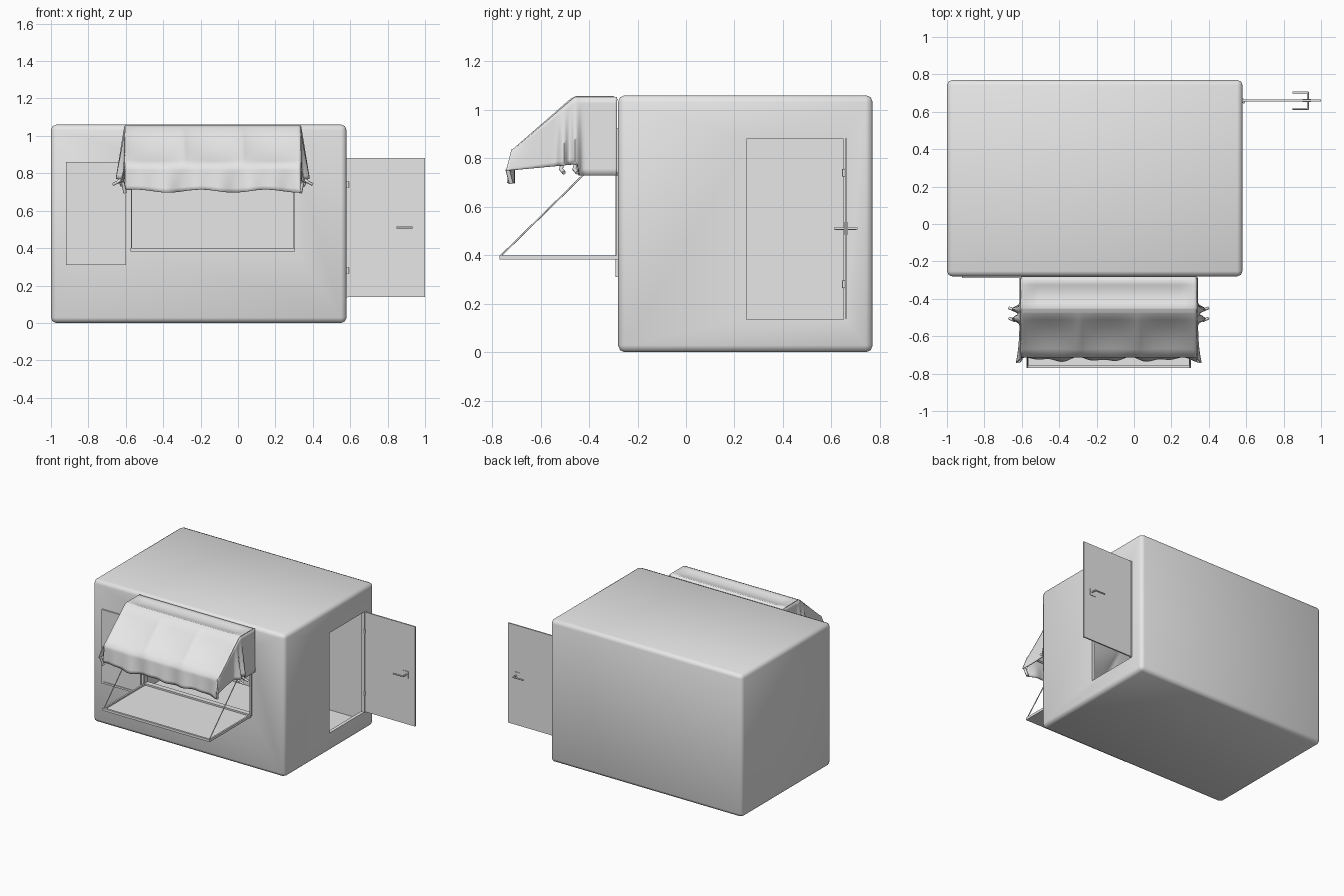
import bpy, bmesh, math
from mathutils import Vector

cube = bpy.data.objects.get("Cube")
if cube:
    bpy.data.objects.remove(cube, do_unlink=True)

grey = bpy.data.materials.new("light grey")
grey.use_nodes = True
grey.diffuse_color = (0.8, 0.8, 0.8, 1)
grey.node_tree.nodes["Principled BSDF"].inputs["Base Color"].default_value = (0.8, 0.8, 0.8, 1)


def add_object(name, bm):
    bmesh.ops.recalc_face_normals(bm, faces=bm.faces[:])
    mesh = bpy.data.meshes.new(name)
    bm.to_mesh(mesh)
    bm.free()
    mesh.materials.append(grey)
    obj = bpy.data.objects.new(name, mesh)
    bpy.context.collection.objects.link(obj)
    return obj


def smooth(obj, degrees):
    bpy.ops.object.select_all(action="DESELECT")
    obj.select_set(True)
    bpy.context.view_layer.objects.active = obj
    bpy.ops.object.shade_smooth_by_angle(angle=math.radians(degrees))


def box(name, lo, hi, bevel=0, segments=2):
    bm = bmesh.new()
    bmesh.ops.create_cube(bm, size=1)
    for v in bm.verts:
        v.co = [a + (b - a) * (c + 0.5) for a, b, c in zip(lo, hi, v.co)]
    if bevel:
        bmesh.ops.bevel(bm, geom=bm.edges[:], offset=bevel, segments=segments,
                        profile=0.5, affect="EDGES")
    return add_object(name, bm)


def rod(name, points, radius, sides=8):
    """Straight bars joined through a list of points."""
    bm = bmesh.new()
    for a, b in zip(points, points[1:]):
        a, b = Vector(a), Vector(b)
        turn = (b - a).to_track_quat("Z", "Y").to_matrix().to_4x4()
        turn.translation = (a + b) / 2
        bmesh.ops.create_cone(bm, cap_ends=True, segments=sides, radius1=radius,
                              radius2=radius, depth=(b - a).length + radius, matrix=turn)
    obj = add_object(name, bm)
    smooth(obj, 50)
    return obj


def sheet(name, nu, nv, place):
    """Cloth grid; place maps u, v in 0..1 to a point."""
    bm = bmesh.new()
    rows = [[bm.verts.new(place(i / nu, j / nv)) for i in range(nu + 1)] for j in range(nv + 1)]
    for r, s in zip(rows, rows[1:]):
        for i in range(nu):
            bm.faces.new((r[i], r[i + 1], s[i + 1], s[i]))
    obj = add_object(name, bm)
    thick = obj.modifiers.new("thickness", "SOLIDIFY")
    thick.thickness = 0.006
    thick.offset = 0
    smooth(obj, 60)
    return obj


def frame(name, x0, x1, z0, z1, y0, y1, w):
    """Rectangular rim made of four bars facing the front."""
    box(name + "_left", (x0, y0, z0), (x0 + w, y1, z1))
    box(name + "_right", (x1 - w, y0, z0), (x1, y1, z1))
    box(name + "_bottom", (x0, y0, z0), (x1, y1, z0 + w))
    box(name + "_top", (x0, y0, z1 - w), (x1, y1, z1))


# Hollow body with window and door openings
body = box("body", (-1, -0.28, 0), (0.58, 0.77, 1.06), 0.028)
cutters = [box("room_cutter", (-0.975, -0.255, 0.025), (0.555, 0.745, 1.035)),
           box("window_cutter", (-0.57, -0.4, 0.4), (0.3, -0.2, 0.91)),
           box("door_cutter", (0.5, 0.25, 0.135), (0.7, 0.655, 0.88))]
bpy.context.view_layer.objects.active = body
for c in cutters:
    m = body.modifiers.new(c.name, "BOOLEAN")
    m.operation, m.solver, m.object = "DIFFERENCE", "EXACT", c
    bpy.ops.object.modifier_apply(modifier=m.name)
    bpy.data.objects.remove(c, do_unlink=True)
smooth(body, 60)

# Window frame and menu board
frame("window_frame", -0.58, 0.31, 0.39, 0.925, -0.288, -0.25, 0.012)
box("menu_board", (-0.92, -0.285, 0.31), (-0.6, -0.279, 0.86))
frame("board_rim", -0.92, -0.6, 0.31, 0.86, -0.29, -0.279, 0.014)

# Fold-down counter with a low rim, held by stays
box("counter", (-0.575, -0.77, 0.382), (0.305, -0.28, 0.39))
box("counter_front_rim", (-0.575, -0.77, 0.382), (0.305, -0.755, 0.4))
for side, x in (("right", -0.575), ("left", 0.293)):
    box("counter_rim_" + side, (x, -0.77, 0.382), (x + 0.012, -0.28, 0.4))
    rod("counter_stay_" + side, [(x + 0.006, -0.765, 0.397), (x + 0.006, -0.282, 0.87)], 0.0035)

# Open door with hinges and a handle on both faces
box("door", (0.585, 0.655, 0.14), (1.0, 0.665, 0.882))
box("door_jamb", (0.572, 0.65, 0.135), (0.586, 0.67, 0.882))
for z in (0.28, 0.74):
    rod("door_hinge", [(0.587, 0.651, z - 0.012), (0.587, 0.651, z + 0.012)], 0.007)
rod("door_handle", [(0.85, 0.615, 0.51), (0.93, 0.615, 0.51),
                    (0.93, 0.703, 0.51), (0.85, 0.703, 0.51)], 0.0055)
box("handle_plate", (0.9, 0.651, 0.485), (0.945, 0.669, 0.535))

# Awning cloth over a three-bay frame
MID, HALF = -0.135, 0.47
PROFILE = [(-0.282, 1.04), (-0.3, 1.055), (-0.45, 1.055), (-0.475, 1.043), (-0.71, 0.838), (-0.722, 0.705)]


def awning_cloth(u, v):
    t = v * 5
    k = min(int(t), 4)
    f = t - k
    (y0, z0), (y1, z1) = PROFILE[k], PROFILE[k + 1]
    y, z = y0 + (y1 - y0) * f, z0 + (z1 - z0) * f
    bay = abs(math.sin(3 * math.pi * u)) ** 0.6
    hump = math.sin(math.pi * f)
    if k == 1:      # flat top sags behind the front bar
        z -= 0.016 * hump * min(1, 12 * min(u, 1 - u))
    elif k == 3:    # slope sags between the ribs
        z -= 0.016 * hump * bay
        y += 0.010 * hump * bay
    elif k == 4:    # rippled valance
        y += f * (0.008 * math.sin(23 * u) + 0.007 * math.sin(41 * u + 1))
        z += f * 0.008 * math.sin(17 * u + 0.5)
    return MID + HALF * (2 * u - 1), y, z


sheet("awning_cloth", 60, 30, awning_cloth)


def side_curtain(sign):
    def place(u, v):
        y = -0.285 - 0.435 * u
        top = 1.052 if y > -0.46 else max(0.838, 1.052 - (-0.46 - y) * 0.86)
        low = 0.73 if y > -0.44 else 0.775 + 0.1 * (y + 0.46)
        gather = sum(math.exp(-((y - c) / 0.017) ** 2) for c in (-0.455, -0.505))
        out = v * (0.004 + 0.042 * gather + 0.02 * u ** 6)
        return (MID + sign * (HALF + out), y - 0.022 * v * u ** 4, top + (low - top) * v)
    return place


for side, sign in (("left", 1), ("right", -1)):
    sheet("awning_side_" + side, 48, 12, side_curtain(sign))
    x = MID + sign * (HALF - 0.01)
    # Frame arm, tie ends and loose front corner
    rod("awning_arm_" + side, [(x, -0.285, 0.735), (x, -0.44, 0.735), (x, -0.46, 1.04),
                               (x, -0.70, 0.83)], 0.006)
    for y in (-0.455, -0.51):
        rod("awning_tie_" + side, [(x + sign * 0.02, y, 0.78), (x + sign * 0.045, y - 0.005, 0.755),
                                   (x + sign * 0.07, y + 0.005, 0.742)], 0.008)
    rod("awning_corner_" + side, [(x + sign * 0.02, -0.735, 0.75), (x + sign * 0.01, -0.722, 0.70)], 0.009)

# Cross bars under the cloth
for name, y, z in (("top", -0.46, 1.04), ("front", -0.70, 0.83)):
    rod("awning_bar_" + name, [(MID - HALF + 0.01, y, z), (MID + HALF - 0.01, y, z)], 0.006)
